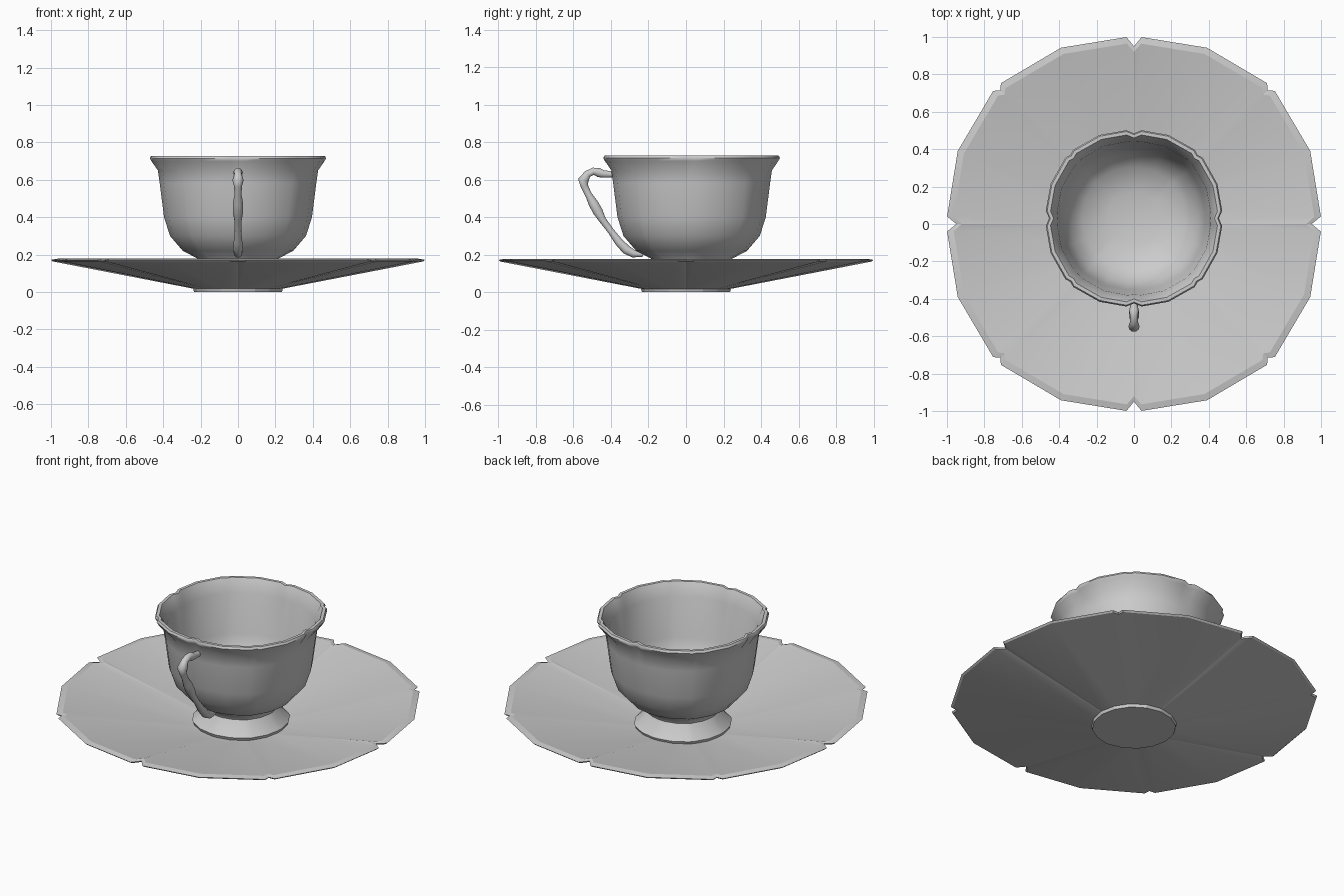
import bpy, bmesh, math
from mathutils import Vector

if "Cube" in bpy.data.objects:
    bpy.data.objects.remove(bpy.data.objects["Cube"])


def loft(name, rings, cap_start=True, cap_end=True, angle=30):
    """Bridge closed rings of points into one mesh object."""
    bm = bmesh.new()
    loops = [[bm.verts.new(p) for p in ring] for ring in rings]
    n = len(loops[0])
    for a, b in zip(loops, loops[1:]):
        for i in range(n):
            j = (i + 1) % n
            bm.faces.new((a[i], a[j], b[j], b[i]))
    if cap_start:
        bm.faces.new(loops[0][::-1])
    if cap_end:
        bm.faces.new(loops[-1])
    bmesh.ops.recalc_face_normals(bm, faces=bm.faces)
    mesh = bpy.data.meshes.new(name)
    bm.to_mesh(mesh)
    bm.free()
    obj = bpy.data.objects.new(name, mesh)
    bpy.context.collection.objects.link(obj)
    bpy.ops.object.select_all(action='DESELECT')
    obj.select_set(True)
    bpy.context.view_layer.objects.active = obj
    bpy.ops.object.shade_smooth_by_angle(angle=math.radians(angle))
    return obj


def petal_ring(r, z, petal, notch, gap, cy=0.0):
    """Eight-petal outline: a notch every 45 degrees, one point mid-petal."""
    pts = []
    for k in range(8):
        diag = k % 2
        edge = 1.036 if diag else 1.0
        g = gap * (0.7 if diag else 1.0)
        dip = notch * (0.5 if diag else 1.0)
        for off, m in ((-g, edge), (0, edge - dip), (g, edge), (22.5, 1.02)):
            if off == 0:
                s = 1 + petal * (edge - 1) - dip
            else:
                s = 1 + petal * (m - 1)
            a = math.radians(45 * k + off)
            pts.append((r * s * math.cos(a), cy + r * s * math.sin(a), z))
    return pts


# saucer: foot disc, sloping underside, thin rim, sloping top (r, z, petal, notch)
saucer = [(0.235, 0.0, 0, 0), (0.24, 0.018, 0, 0), (0.99, 0.163, 1, 0.05),
          (1.0, 0.172, 1, 0.05), (0.965, 0.178, 1, 0.045),
          (0.28, 0.05, 0.5, 0.01), (0.20, 0.045, 0, 0)]
loft("saucer", [petal_ring(r, z, p, n, 2.3) for r, z, p, n in saucer], angle=15)

# cup: flared foot, bowl, rolled lip, then the inner wall
cup = [(0.265, 0.05, 0.5, 0), (0.272, 0.068, 0.5, 0), (0.235, 0.105, 0.5, 0),
       (0.205, 0.15, 0.5, 0), (0.215, 0.178, 0.5, 0), (0.295, 0.22, 0.6, 0),
       (0.365, 0.30, 0.7, 0.005), (0.397, 0.40, 0.8, 0.008),
       (0.420, 0.58, 0.8, 0.01), (0.430, 0.65, 0.8, 0.015),
       (0.465, 0.70, 1, 0.035), (0.473, 0.715, 1, 0.04), (0.466, 0.728, 1, 0.04),
       (0.448, 0.728, 1, 0.04), (0.438, 0.71, 1, 0.035),
       (0.412, 0.65, 0.8, 0.012), (0.382, 0.41, 0.8, 0.008),
       (0.345, 0.31, 0.7, 0.005), (0.275, 0.24, 0.6, 0), (0.14, 0.20, 0.5, 0)]
loft("cup", [petal_ring(r, z, p, n, 5, 0.03) for r, z, p, n in cup],
     cap_start=False, angle=50)

# handle: knobbly tube along a path in the y-z plane (y, z, radius)
path = [(-0.39, 0.628, 0.017), (-0.44, 0.630, 0.021), (-0.465, 0.638, 0.026),
        (-0.495, 0.645, 0.020), (-0.525, 0.630, 0.021), (-0.548, 0.597, 0.030),
        (-0.542, 0.565, 0.021), (-0.520, 0.520, 0.019), (-0.495, 0.475, 0.027),
        (-0.470, 0.430, 0.028), (-0.445, 0.385, 0.020), (-0.40, 0.325, 0.018),
        (-0.36, 0.270, 0.023), (-0.32, 0.228, 0.026), (-0.28, 0.205, 0.022),
        (-0.23, 0.200, 0.012)]
rings = []
for i, (y, z, r) in enumerate(path):
    a, b = path[max(i - 1, 0)], path[min(i + 1, len(path) - 1)]
    t = Vector((0, b[0] - a[0], b[1] - a[1])).normalized()
    side, up = Vector((1, 0, 0)), Vector((0, -t.z, t.y))
    rings.append([Vector((0, y, z)) + r * (math.cos(u) * side + math.sin(u) * up)
                  for u in (math.tau * j / 10 for j in range(10))])
loft("handle", rings, angle=60)
